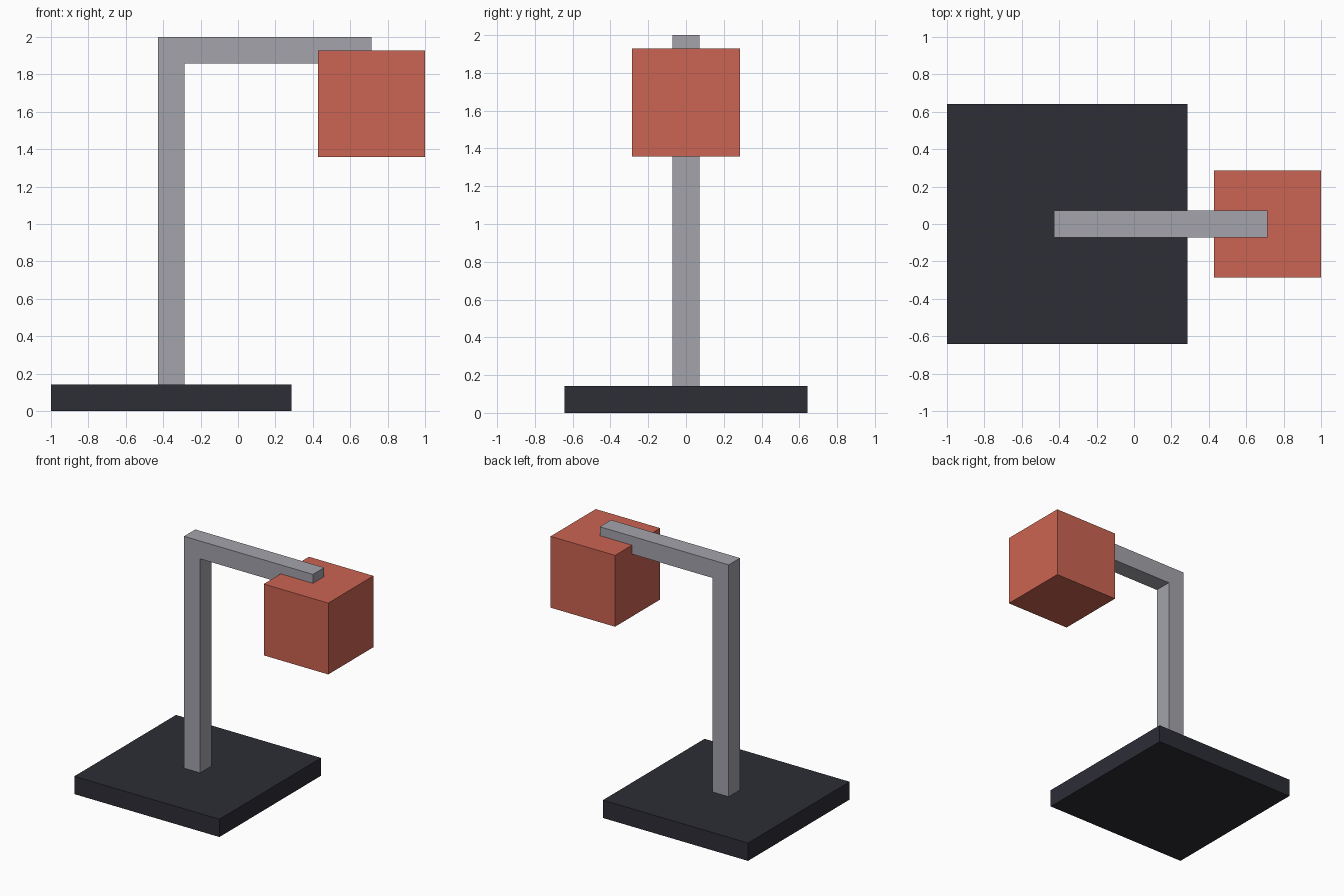
import bpy
import bmesh
from mathutils import Vector

cube = bpy.data.objects.get("Cube")
if cube:
    bpy.data.objects.remove(cube, do_unlink=True)

U = 1 / 7  # thickness of the slab and the bar


def material(name, rgb):
    mat = bpy.data.materials.new(name)
    mat.use_nodes = True
    color = (*rgb, 1)
    mat.diffuse_color = color
    mat.node_tree.nodes["Principled BSDF"].inputs["Base Color"].default_value = color
    return mat


def extruded(name, profile, depth, mat):
    """Extrude an x-z profile along y, centred on y = 0."""
    bm = bmesh.new()
    face = bm.faces.new([bm.verts.new((x, -depth / 2, z)) for x, z in profile])
    moved = bmesh.ops.extrude_face_region(bm, geom=[face], use_keep_orig=True)["geom"]
    verts = [v for v in moved if isinstance(v, bmesh.types.BMVert)]
    bmesh.ops.translate(bm, verts=verts, vec=Vector((0, depth, 0)))
    bmesh.ops.recalc_face_normals(bm, faces=bm.faces)
    mesh = bpy.data.meshes.new(name)
    bm.to_mesh(mesh)
    bm.free()
    mesh.materials.append(mat)
    obj = bpy.data.objects.new(name, mesh)
    bpy.context.collection.objects.link(obj)
    return obj


def box(name, x0, x1, z0, z1, depth, mat):
    return extruded(name, [(x0, z0), (x1, z0), (x1, z1), (x0, z1)], depth, mat)


charcoal = material("charcoal", (0.026, 0.026, 0.037))
grey = material("grey", (0.366, 0.366, 0.407))
red = material("brick red", (0.597, 0.127, 0.084))

# Square base slab
box("base", -1, 2 * U, 0, U, 9 * U, charcoal)

# Upright post and overhanging arm in one bent bar
left, right = -3 * U, 5 * U
extruded("post_and_arm", [
    (left, U), (left + U, U), (left + U, 2 - U),
    (right, 2 - U), (right, 2), (left, 2),
], U, grey)

# Cubic lamp head, with the arm sunk halfway into its top
box("lamp_head", 3 * U, 1, 2 - 4.5 * U, 2 - U / 2, 4 * U, red)
